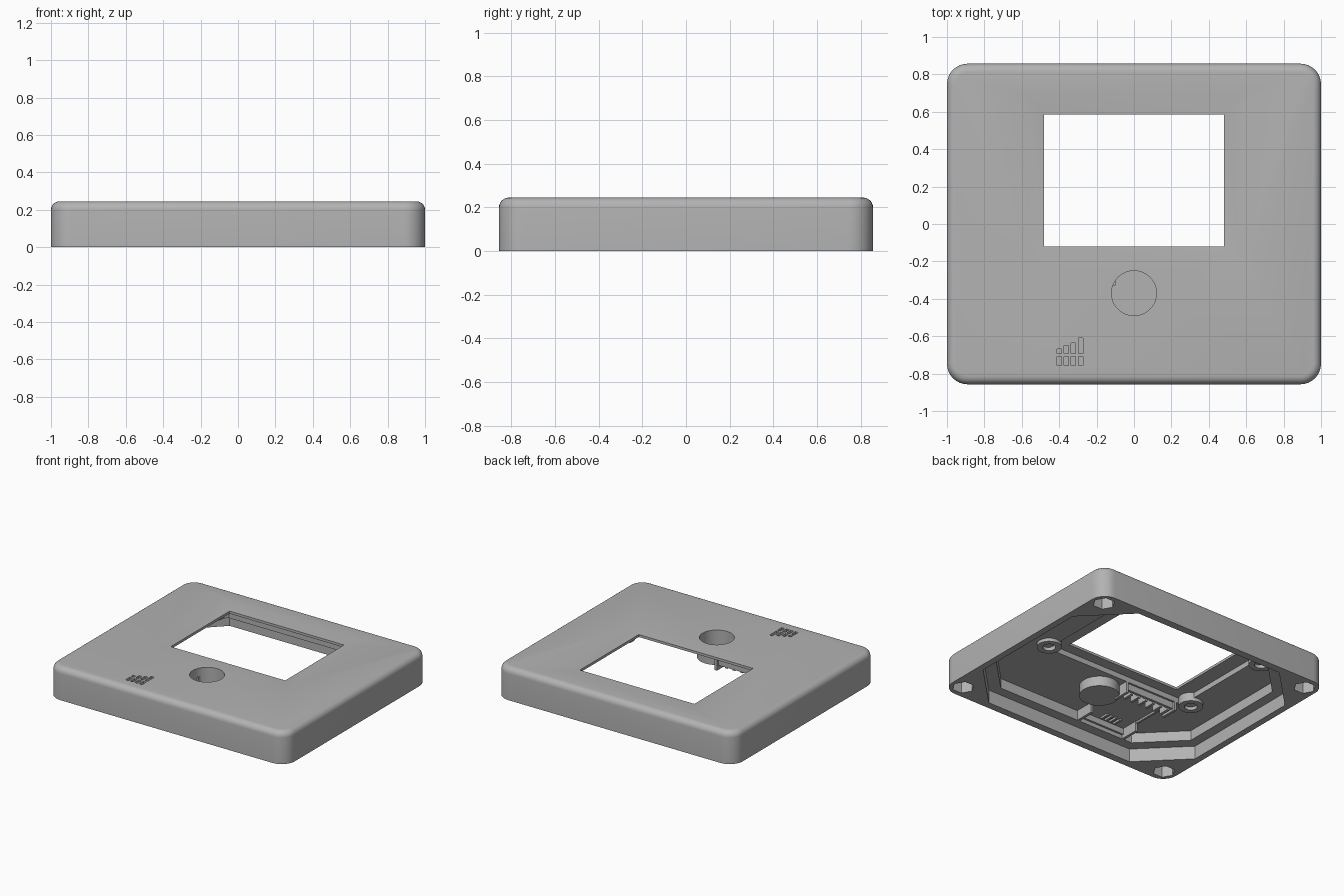
import bpy, bmesh, math

if "Cube" in bpy.data.objects:
    bpy.data.objects.remove(bpy.data.objects["Cube"], do_unlink=True)

grey = bpy.data.materials.new("plain grey")
grey.use_nodes = True
grey.diffuse_color = (0.45, 0.45, 0.45, 1)
grey.node_tree.nodes["Principled BSDF"].inputs["Base Color"].default_value = (0.45, 0.45, 0.45, 1)

H = 0.245          # overall height
CEIL = 0.175       # underside of the top panel
LEDGE = 0.1        # step in the cavity
W, D = 1.0, 0.857  # half width and half depth


def outline(w, d, r, n):
    """Rectangle with corners of size r; n=1 gives a straight chamfer."""
    pts = []
    for q, (sx, sy) in enumerate([(1, 1), (-1, 1), (-1, -1), (1, -1)]):
        for i in range(n + 1):
            a = (q + i / n) * math.pi / 2
            pts.append((sx * (w - r) + r * math.cos(a), sy * (d - r) + r * math.sin(a)))
    return pts


def rect(x0, x1, y0, y1):
    return [(x1, y1), (x0, y1), (x0, y0), (x1, y0)]


def circle(x, y, r, n):
    return [(x + r * math.cos(math.tau * i / n), y + r * math.sin(math.tau * i / n)) for i in range(n)]


def loft(name, layers, closed_tube=False):
    """Skin a stack of (outline, z) layers into a solid or a ring."""
    bm = bmesh.new()
    rings = [[bm.verts.new((x, y, z)) for x, y in pts] for pts, z in layers]
    pairs = list(zip(rings, rings[1:]))
    if closed_tube:
        pairs.append((rings[-1], rings[0]))
    else:
        bm.faces.new(rings[0])
        bm.faces.new(rings[-1])
    for a, b in pairs:
        n = len(a)
        for i in range(n):
            j = (i + 1) % n
            bm.faces.new((a[i], a[j], b[j], b[i]))
    bmesh.ops.recalc_face_normals(bm, faces=bm.faces)
    mesh = bpy.data.meshes.new(name)
    bm.to_mesh(mesh)
    bm.free()
    mesh.materials.append(grey)
    obj = bpy.data.objects.new(name, mesh)
    bpy.context.collection.objects.link(obj)
    return obj


def prism(name, pts, z0, z1):
    return loft(name, [(pts, z0), (pts, z1)])


def block(name, x0, x1, y0, y1, z0, z1=CEIL + 0.005):
    return prism(name, rect(x0, x1, y0, y1), z0, z1)


def smooth(obj):
    bpy.ops.object.select_all(action="DESELECT")
    obj.select_set(True)
    bpy.context.view_layer.objects.active = obj
    bpy.ops.object.shade_smooth_by_angle(angle=math.radians(25))


# Outer housing with rounded corners and a rolled top edge
R = 0.11
edge = 0.045
layers = [(outline(W, D, R, 8), 0)]
for i in range(7):
    a = i / 6 * math.pi / 2
    inset = edge * (1 - math.cos(a))
    layers.append((outline(W - inset, D - inset, R - inset, 8), H - edge + edge * math.sin(a)))
housing = loft("housing", layers)

# Stepped cavity, display pocket, window and the shallow slope around it
cutters = [
    prism("cavity_cutter", outline(0.95, 0.8, 0.32, 1), -0.1, LEDGE),
    prism("inner_cavity_cutter", outline(0.875, 0.725, 0.29, 1), LEDGE - 0.02, CEIL),
    block("display_pocket_cutter", -0.6, 0.6, -0.2, 0.68, CEIL - 0.02, 0.215),
    block("window_cutter", -0.48, 0.48, -0.12, 0.585, 0.1, 0.4),
    loft("window_slope_cutter", [(rect(-0.48, 0.48, -0.12, 0.585), H - 0.011),
                                 (rect(-0.58, 0.58, -0.235, 0.7), H + 0.001)]),
    prism("button_cutter", circle(0, -0.37, 0.12, 48), 0.1, 0.4),
]
# Nut pockets in the corners
for sx in (-1, 1):
    for sy in (-1, 1):
        cutters.append(prism("nut_pocket_cutter", circle(sx * 0.9, sy * 0.752, 0.077, 6), -0.1, 0.1))
# Two rows of sound slots, the upper row rising in height
for i, top in enumerate((-0.668, -0.65, -0.635, -0.61)):
    x = -0.4 + i * 0.038
    cutters.append(block("slot_cutter", x - 0.012, x + 0.012, -0.757, -0.708, 0.19, 0.4))
    cutters.append(block("slot_cutter", x - 0.012, x + 0.012, -0.692, top, 0.19, 0.4))

bpy.context.view_layer.objects.active = housing
for c in cutters:
    c.hide_render = True
    m = housing.modifiers.new(c.name, "BOOLEAN")
    m.operation = "DIFFERENCE"
    m.solver = "EXACT"
    m.object = c
    bpy.ops.object.modifier_apply(modifier=m.name)
    bpy.data.objects.remove(c, do_unlink=True)
smooth(housing)

# Button well: a cup hanging below the panel
outer, inner = circle(0, -0.37, 0.138, 48), circle(0, -0.37, 0.12, 48)
smooth(loft("button_well", [(inner, 0.2), (outer, 0.2), (outer, 0.1), (inner, 0.1)], True))
smooth(prism("button_well_floor", circle(0, -0.37, 0.121, 48), 0.1, 0.118))

# Screw bosses around the display
for x in (-0.635, 0.635):
    for y in (-0.15, 0.6):
        o, i = circle(x, y, 0.085, 32), circle(x, y, 0.045, 32)
        smooth(loft("screw_boss", [(i, 0.215), (o, 0.215), (o, 0.15), (i, 0.15)], True))

# Connector comb beside the button well
block("comb_wall", -0.53, -0.1, -0.235, -0.215, 0.125)
block("comb_end_wall", -0.12, -0.1, -0.33, -0.2, 0.09)
block("comb_far_wall", -0.55, -0.53, -0.33, -0.2, 0.11)
for i in range(6):
    x = -0.5 + i * 0.065
    block("comb_tooth", x - 0.01, x + 0.01, -0.31, -0.23, 0.11)

# Sounder bracket behind the slots
block("sounder_front_wall", -0.52, -0.1, -0.73, -0.71, 0.13)
block("sounder_right_wall", -0.12, -0.1, -0.73, -0.58, 0.1)
block("sounder_left_wall", -0.52, -0.5, -0.73, -0.58, 0.1)
block("cable_rib", -0.52, -0.505, -0.6, -0.33, 0.16)
for i in range(4):
    x = -0.4 + i * 0.038
    block("sounder_rib", x - 0.008, x + 0.008, -0.69, -0.62, 0.16)
